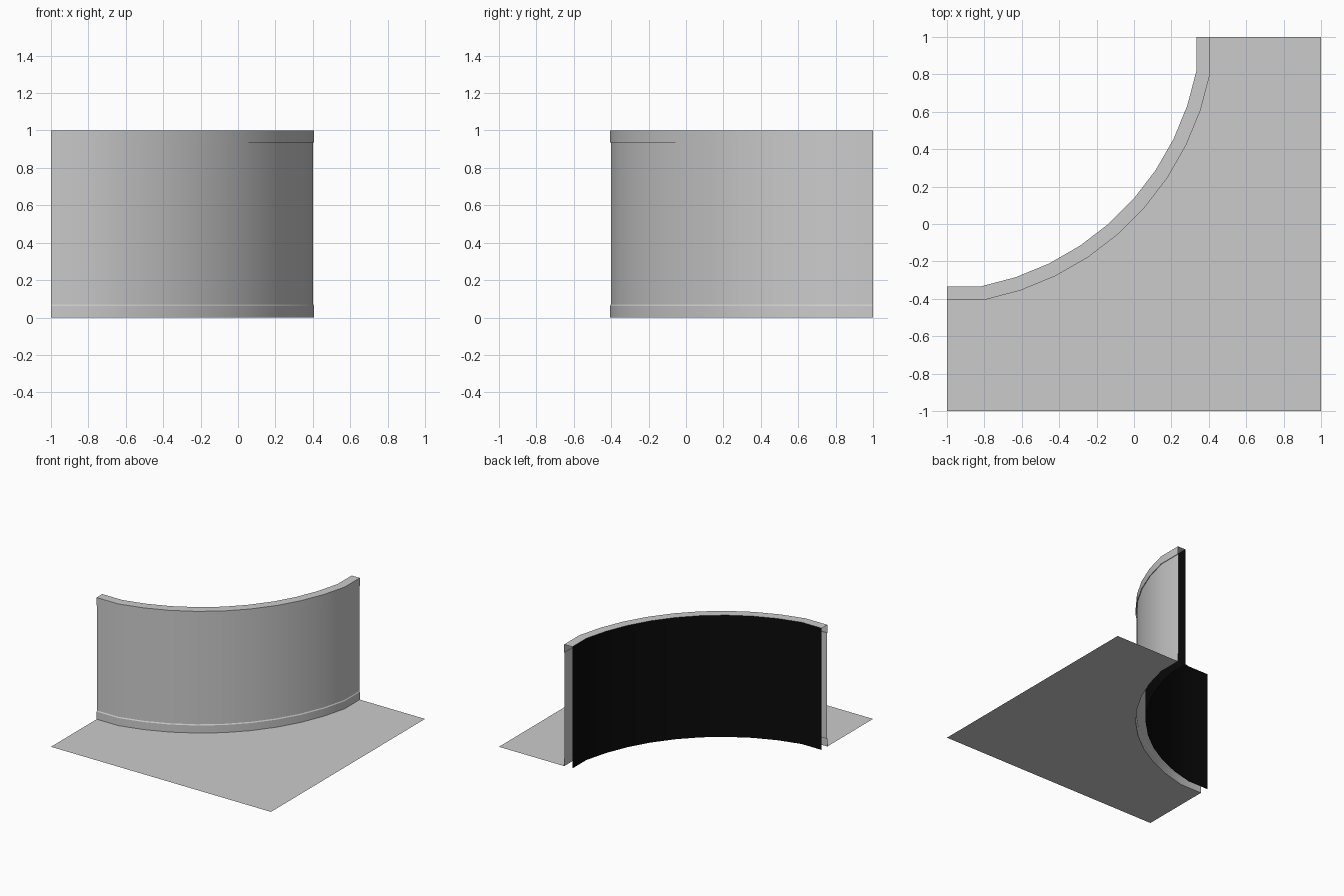
import bpy, bmesh
from math import sin, cos, radians

if "Cube" in bpy.data.objects:
    bpy.data.objects.remove(bpy.data.objects["Cube"])

CENTRE = 1.095      # arc centre lies at (-CENTRE, CENTRE)
R_FRONT, R_BACK = 1.53, 1.455
HALF, SEGMENTS = 34, 9


def path(r):
    """Plan line of the wall: straight stub, quarter-like arc, straight stub."""
    pts = []
    for i in range(SEGMENTS + 1):
        a = radians(45 - HALF + 2 * HALF * i / SEGMENTS)
        pts.append((-CENTRE + r * sin(a), CENTRE - r * cos(a)))
    return [(-1, pts[0][1])] + pts + [(pts[-1][0], 1)]


def finish(name, bm):
    mesh = bpy.data.meshes.new(name)
    bm.to_mesh(mesh)
    bm.free()
    obj = bpy.data.objects.new(name, mesh)
    bpy.context.collection.objects.link(obj)
    bpy.ops.object.select_all(action='DESELECT')
    obj.select_set(True)
    bpy.context.view_layer.objects.active = obj
    bpy.ops.object.shade_smooth_by_angle(angle=radians(25))
    return obj


def sweep(name, profile, flip=False):
    """Sweep (radius, height) points along the wall line."""
    bm = bmesh.new()
    rows = [[bm.verts.new((x, y, z)) for x, y in path(r)] for r, z in profile]
    for low, high in zip(rows, rows[1:]):
        for i in range(len(low) - 1):
            quad = [low[i], low[i + 1], high[i + 1], high[i]]
            bm.faces.new(quad[::-1] if flip else quad)
    return finish(name, bm)


# Front wall face with chamfered skirting, top rail and top cap
R_WALL = R_FRONT - 0.005
sweep("wall_front", [(R_FRONT, 0), (R_FRONT, 0.062), (R_WALL, 0.07),
                     (R_WALL, 0.935), (R_FRONT, 0.935), (R_FRONT, 1), (R_BACK, 1)])

# Black sheet closing the rear of the wall
back = sweep("wall_back", [(R_BACK, 0), (R_BACK, 1)], flip=True)
black = bpy.data.materials.new("black")
black.diffuse_color = (0.003, 0.003, 0.003, 1)
black.use_nodes = True
black.node_tree.nodes["Principled BSDF"].inputs["Base Color"].default_value = black.diffuse_color
back.data.materials.append(black)

# Floor reaching up to the front of the wall
bm = bmesh.new()
outline = [(-1, -1), (1, -1), (1, 1)] + path(R_FRONT)[::-1]
bm.faces.new([bm.verts.new((x, y, 0)) for x, y in outline])
finish("floor", bm)
